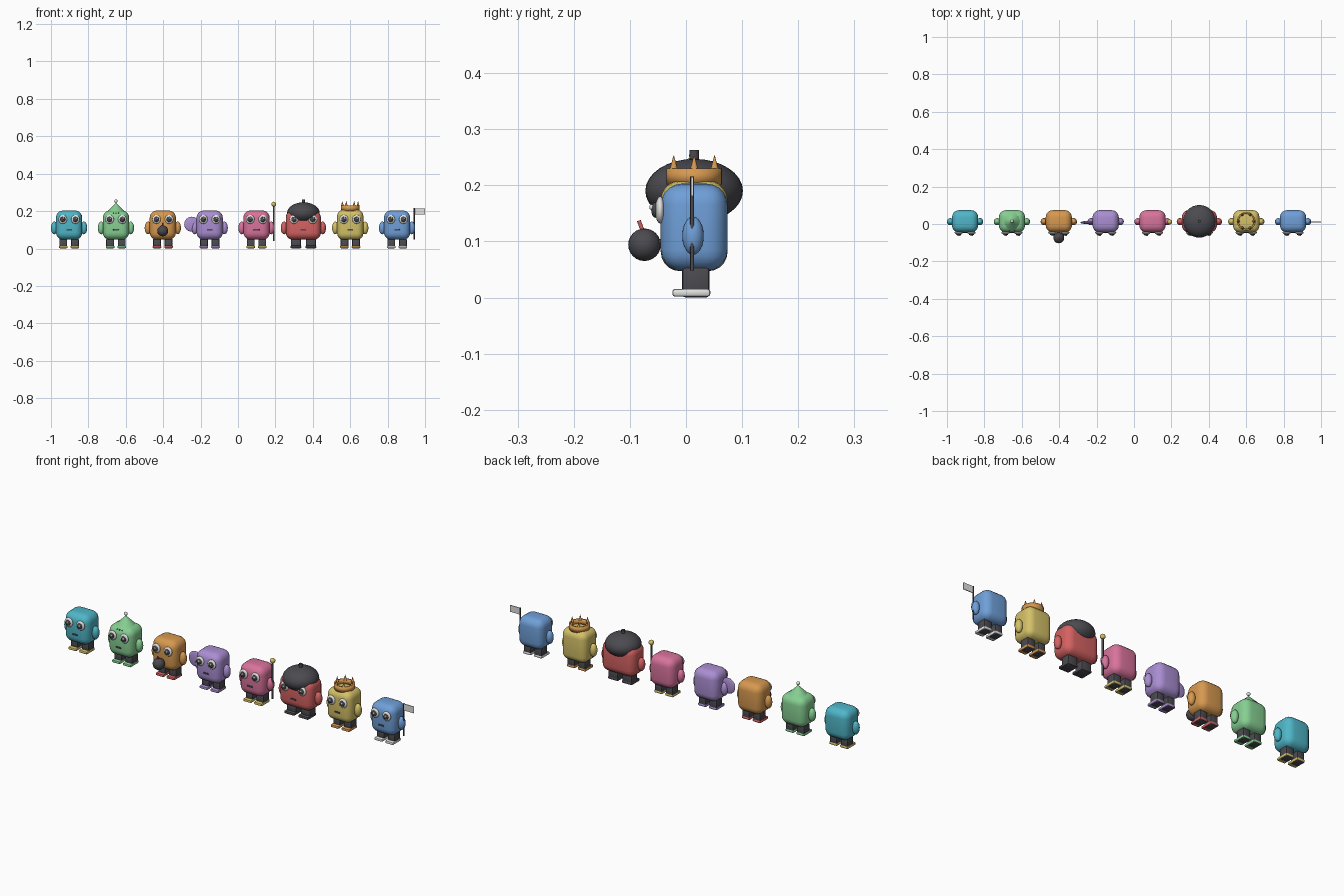
import bpy, math
from mathutils import Vector

if "Cube" in bpy.data.objects:
    bpy.data.objects.remove(bpy.data.objects["Cube"])

YC = 0.0145   # depth centre of every body


def material(name, hexcode):
    m = bpy.data.materials.new(name)
    rgb = [int(hexcode[i:i + 2], 16) / 255 for i in (0, 2, 4)]
    m.diffuse_color = [((c + 0.055) / 1.055) ** 2.4 for c in rgb] + [1]
    m.use_nodes = True
    m.node_tree.nodes["Principled BSDF"].inputs["Base Color"].default_value = m.diffuse_color
    return m


MATS = {n: material(n, h) for n, h in {
    "teal": "4FB6C8", "green": "86CF92", "orange": "D6984F", "purple": "AA8ED2",
    "pink": "D8739B", "red": "D46262", "yellow": "D4C168", "blue": "6F9FD8",
    "charcoal": "4A4A50", "white": "E2E2E0"}.items()}


def finish(name, color, smooth=True):
    o = bpy.context.object
    o.name = name
    o.data.materials.append(MATS[color])
    bpy.ops.object.transform_apply(location=False, rotation=False, scale=True)
    if smooth:
        bpy.ops.object.shade_smooth_by_angle(angle=math.radians(40))
    return o


def ball(name, color, loc, radii, seg=24):
    bpy.ops.mesh.primitive_uv_sphere_add(segments=seg, ring_count=seg // 2, location=loc)
    bpy.context.object.scale = radii
    return finish(name, color)


def box(name, color, loc, size, bevel=0, segments=3, rot=(0, 0, 0)):
    bpy.ops.mesh.primitive_cube_add(size=1, location=loc, rotation=rot)
    bpy.context.object.scale = size
    o = finish(name, color, False)
    if bevel:
        b = o.modifiers.new("round", "BEVEL")
        b.width, b.segments = bevel, segments
        bpy.ops.object.modifier_apply(modifier="round")
        bpy.ops.object.shade_smooth_by_angle(angle=math.radians(40))
    return o


def rod(name, color, a, b, r1, r2=None, verts=16):
    a, b = Vector(a), Vector(b)
    d = b - a
    bpy.ops.mesh.primitive_cone_add(
        vertices=verts, radius1=r1, radius2=r1 if r2 is None else r2, depth=d.length,
        location=(a + b) / 2, rotation=d.to_track_quat("Z", "Y").to_euler())
    return finish(name, color)


def figure(x, color, shoe, half=0.07, eye_dx=0.034, leg_dx=0.031, leg_w=0.046,
           top=0.203, bevel=0.038, mouth=True):
    z0 = 0.047
    box(color + "_body", color, (x, YC, (top + z0) / 2), (2 * half, 0.119, top - z0), bevel, 5)
    for s, side in ((-1, "left"), (1, "right")):
        p = f"{color}_{side}_"
        ball(p + "arm", color, (x + s * (half + 0.009), YC - 0.002, 0.11), (0.018, 0.019, 0.034))
        # leg and shoe
        box(p + "leg", "charcoal", (x + s * leg_dx, 0.0175, 0.027), (leg_w - 0.004, 0.049, 0.054), 0.006, 2)
        box(p + "shoe", shoe, (x + s * leg_dx, 0.0095, 0.0085), (leg_w, 0.068, 0.014), 0.005, 2)
        # eye, pupil and glint
        ex = x + s * eye_dx
        ball(p + "eye", "white", (ex, -0.046, 0.156), (0.023, 0.009, 0.024))
        ball(p + "pupil", "charcoal", (ex, -0.054, 0.156), (0.014, 0.008, 0.014), 16)
        ball(p + "glint", "white", (ex + 0.004, -0.0615, 0.161), (0.005, 0.004, 0.005), 12)
    if mouth:
        box(color + "_mouth", "charcoal", (x, -0.046, 0.1), (0.03, 0.006, 0.008), 0.002, 2)


X = [-0.903 + 0.2505 * i for i in range(8)]
figure(X[0], "teal", "yellow")
figure(X[1], "green", "green")
figure(X[2], "orange", "red", mouth=False)
figure(X[3], "purple", "purple")
figure(X[4], "pink", "yellow")
figure(X[5], "red", "charcoal", half=0.094, eye_dx=0.05, leg_dx=0.04, leg_w=0.058)
figure(X[6], "yellow", "orange", top=0.208, bevel=0.034)
figure(X[7], "blue", "white")

# green: pointed head, antenna ball and forehead dots
rod("green_point", "green", (X[1], YC, 0.192), (X[1], YC, 0.242), 0.052, 0.002, 24)
rod("antenna_stem", "charcoal", (X[1], YC, 0.235), (X[1], YC, 0.252), 0.002)
ball("antenna_ball", "white", (X[1], YC, 0.253), (0.009,) * 3, 16)
for i in (-1, 0, 1):
    ball("forehead_dot", "charcoal", (X[1] + 0.013 * i, -0.036, 0.189), (0.0035,) * 3, 8)

# orange: round bomb with fuse
ball("bomb", "charcoal", (X[2], -0.074, 0.094), (0.029,) * 3)
rod("bomb_fuse", "red", (X[2], -0.077, 0.118), (X[2], -0.084, 0.137), 0.0035)

# purple: flat round paddle held at the side
ball("paddle", "purple", (X[3] - 0.096, 0.008, 0.13), (0.04, 0.008, 0.04))

# pink: staff with ball
sx = X[4] + 0.092
rod("staff", "charcoal", (sx, 0.011, 0.04), (sx, 0.011, 0.23), 0.005)
ball("staff_ball", "yellow", (sx, 0.011, 0.237), (0.013,) * 3, 16)

# red: wide beret with stalk
ball("beret", "charcoal", (X[5], YC, 0.19), (0.087, 0.087, 0.057), 32)
rod("beret_stalk", "charcoal", (X[5], YC, 0.24), (X[5], YC, 0.263), 0.0085)

# yellow: open crown with six spikes
bpy.ops.mesh.primitive_cylinder_add(vertices=32, radius=0.045, depth=0.029, end_fill_type="NOTHING",
                                    location=(X[6], YC, 0.2155))
crown = finish("crown_band", "orange")
wall = crown.modifiers.new("wall", "SOLIDIFY")
wall.thickness, wall.offset = 0.009, 0
for i in range(6):
    a = i * math.pi / 3
    px, py = X[6] + 0.042 * math.cos(a), YC + 0.042 * math.sin(a)
    rod("crown_spike", "orange", (px, py, 0.225), (px, py, 0.253), 0.008, 0.0005, 12)

# blue: flag on a pole
fx = X[7] + 0.092
rod("flag_pole", "charcoal", (fx, 0.011, 0.048), (fx, 0.011, 0.216), 0.0035)
box("flag", "white", (fx + 0.03, 0.011, 0.198), (0.056, 0.004, 0.034))
